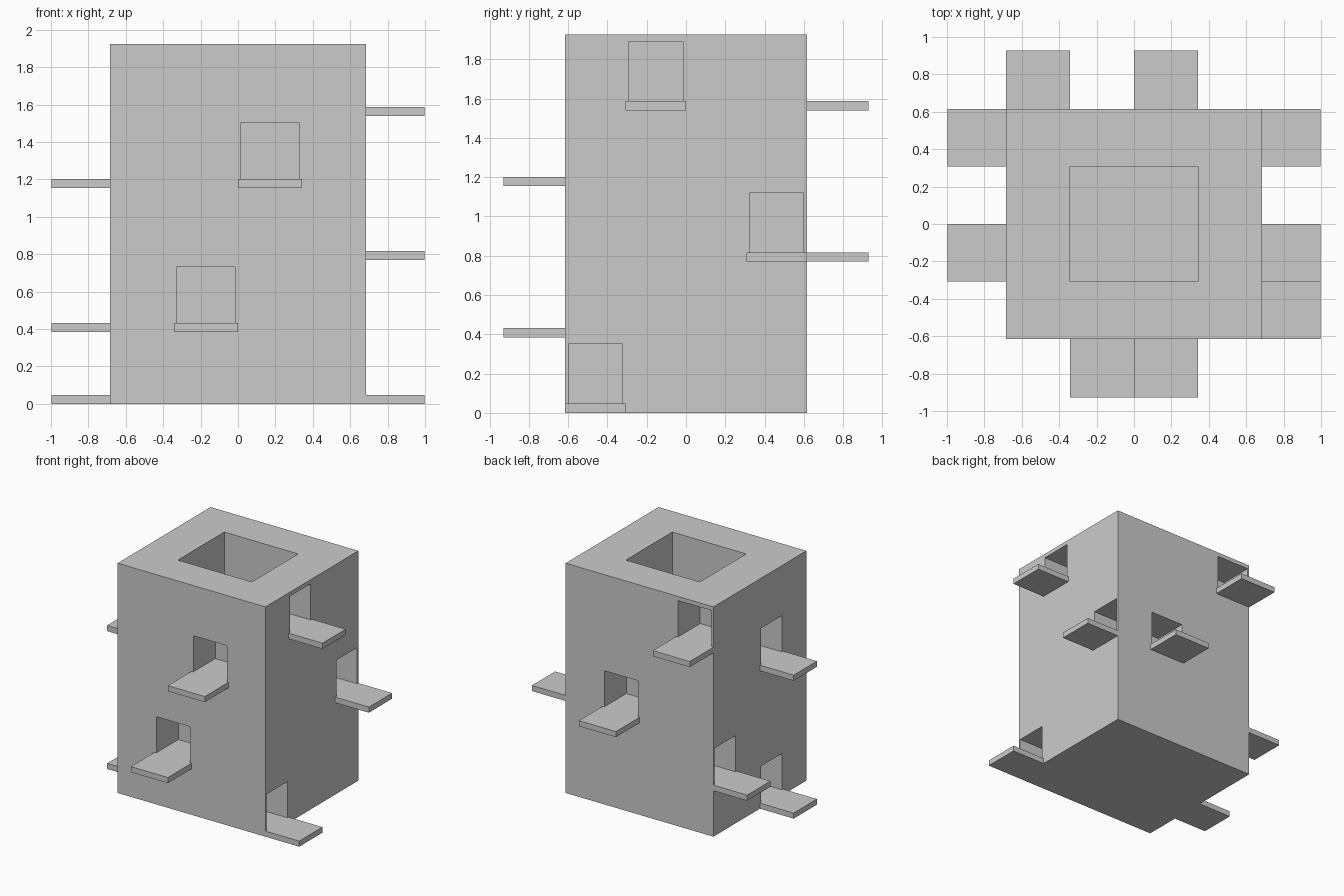
import bpy, bmesh
from mathutils import Vector

if "Cube" in bpy.data.objects:
    bpy.data.objects.remove(bpy.data.objects["Cube"])

HX, HY, H = 0.685, 0.615, 1.925      # tower half sizes and height
CX, CY, CZ = HX / 2, HY / 2, H / 5   # grid cell: 4 x 4 x 5
FLOOR, WALL = 0.047, 0.016


def add_box(bm, lo, hi):
    lo, hi = Vector(lo), Vector(hi)
    verts = bmesh.ops.create_cube(bm, size=1)["verts"]
    for v in verts:
        v.co = Vector((lo[i] + (v.co[i] + 0.5) * (hi[i] - lo[i]) for i in range(3)))


def make_object(name, boxes):
    bm = bmesh.new()
    for lo, hi in boxes:
        add_box(bm, lo, hi)
    mesh = bpy.data.meshes.new(name)
    bm.to_mesh(mesh)
    bm.free()
    ob = bpy.data.objects.new(name, mesh)
    bpy.context.collection.objects.link(ob)
    return ob


def side_box(side, a0, a1, d0, d1, z0, z1):
    """Box on one side: a along the wall, d outward from the wall face."""
    axis, sign = side
    half = HX if axis == 0 else HY
    o = sorted((sign * (half + d0), sign * (half + d1)))
    if axis == 0:
        return (o[0], a0, z0), (o[1], a1, z1)
    return (a0, o[0], z0), (a1, o[1], z1)


# (side, cell along wall from -2 to 1, level)
sides = {"front": (1, -1), "back": (1, 1), "right": (0, 1), "left": (0, -1)}
rooms = [
    ("front", -1, 1), ("front", 0, 3),
    ("right", -2, 0), ("right", 1, 2), ("right", -1, 4),
    ("left", -1, 0), ("left", 1, 1), ("left", -1, 3),
    ("back", 0, 2), ("back", -2, 4),
]

# central shaft and niches to cut
cuts = [((-CX, -CY, FLOOR), (CX, CY, H + 0.2))]
for name, cell, level in rooms:
    side = sides[name]
    along = CY if side[0] == 0 else CX
    depth = CX if side[0] == 0 else CY
    a0, a1, z = cell * along, (cell + 1) * along, level * CZ
    cuts.append(side_box(side, a0 + WALL, a1 - WALL, -(depth - WALL), 0.1,
                         z + FLOOR, z + 0.35))
    # balcony slab in front of each niche
    make_object(f"{name}_balcony_{level}",
                [side_box(side, a0, a1, 0, 0.313, z, z + FLOOR)])

# tower body
tower = make_object("tower_body", [((-HX, -HY, 0), (HX, HY, H))])
cutter = make_object("opening_cutter", cuts)
cutter.hide_render = True
mod = tower.modifiers.new("openings", "BOOLEAN")
mod.operation = "DIFFERENCE"
mod.solver = "EXACT"
mod.object = cutter
bpy.context.view_layer.objects.active = tower
bpy.ops.object.modifier_apply(modifier=mod.name)
bpy.data.objects.remove(cutter)
